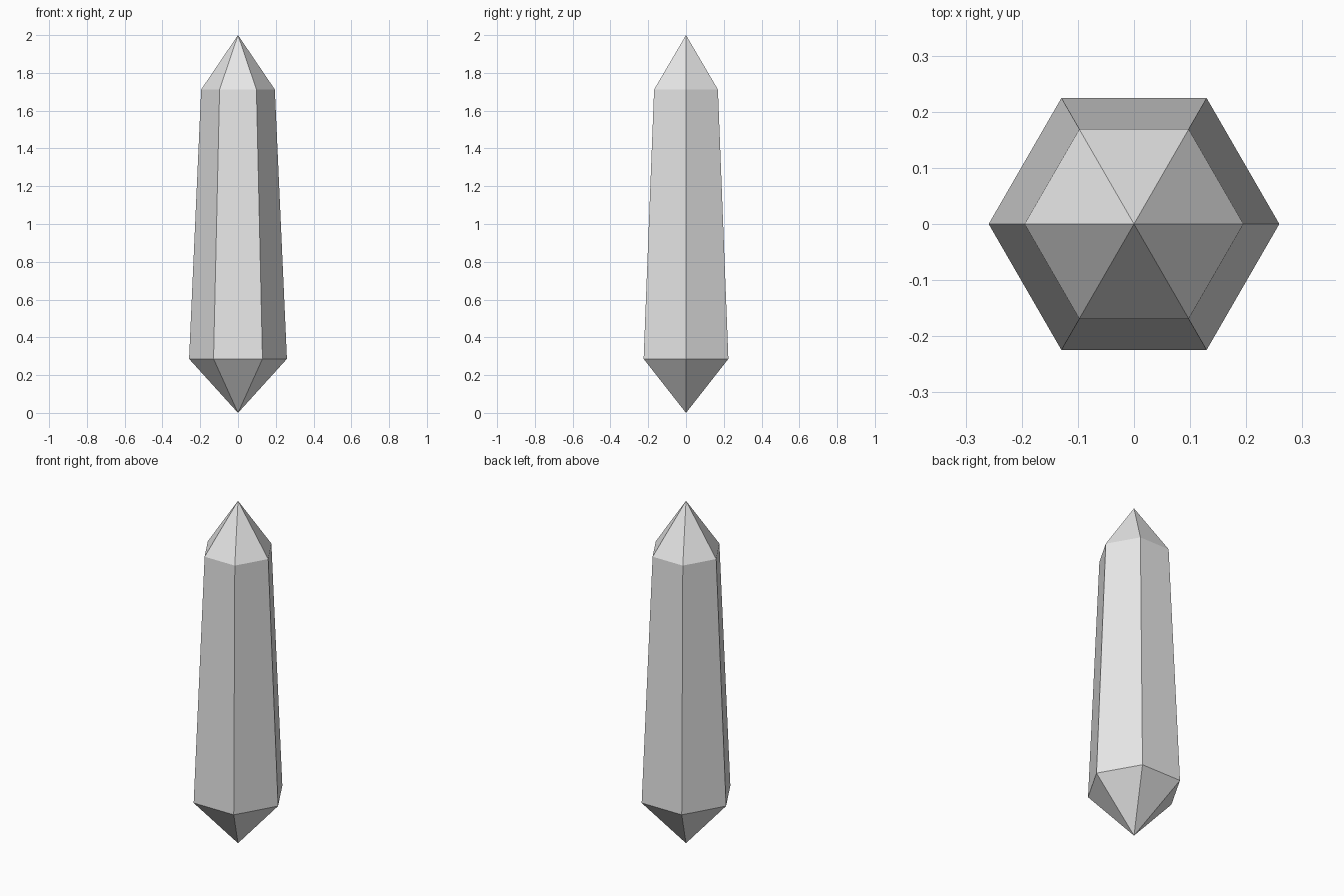
import bpy
import bmesh
from math import cos, sin, tau

cube = bpy.data.objects.get("Cube")
if cube:
    bpy.data.objects.remove(cube, do_unlink=True)

SIDES = 6

# Pale grey crystal colour
grey = bpy.data.materials.new("pale_grey")
grey.use_nodes = True
colour = (0.8, 0.8, 0.8, 1)
grey.diffuse_color = colour
grey.node_tree.nodes["Principled BSDF"].inputs["Base Color"].default_value = colour

bm = bmesh.new()


def ring(radius, z):
    return [bm.verts.new((radius * cos(tau * i / SIDES), radius * sin(tau * i / SIDES), z))
            for i in range(SIDES)]


# Tapered hexagonal shaft with a point at each end
bottom_tip = bm.verts.new((0, 0, 0))
lower = ring(0.259, 0.286)
upper = ring(0.195, 1.712)
top_tip = bm.verts.new((0, 0, 2))
for i in range(SIDES):
    j = (i + 1) % SIDES
    bm.faces.new((bottom_tip, lower[j], lower[i]))
    bm.faces.new((lower[i], lower[j], upper[j], upper[i]))
    bm.faces.new((upper[i], upper[j], top_tip))
bmesh.ops.recalc_face_normals(bm, faces=bm.faces)

mesh = bpy.data.meshes.new("crystal")
bm.to_mesh(mesh)
bm.free()
mesh.materials.append(grey)
crystal = bpy.data.objects.new("crystal", mesh)
bpy.context.collection.objects.link(crystal)
